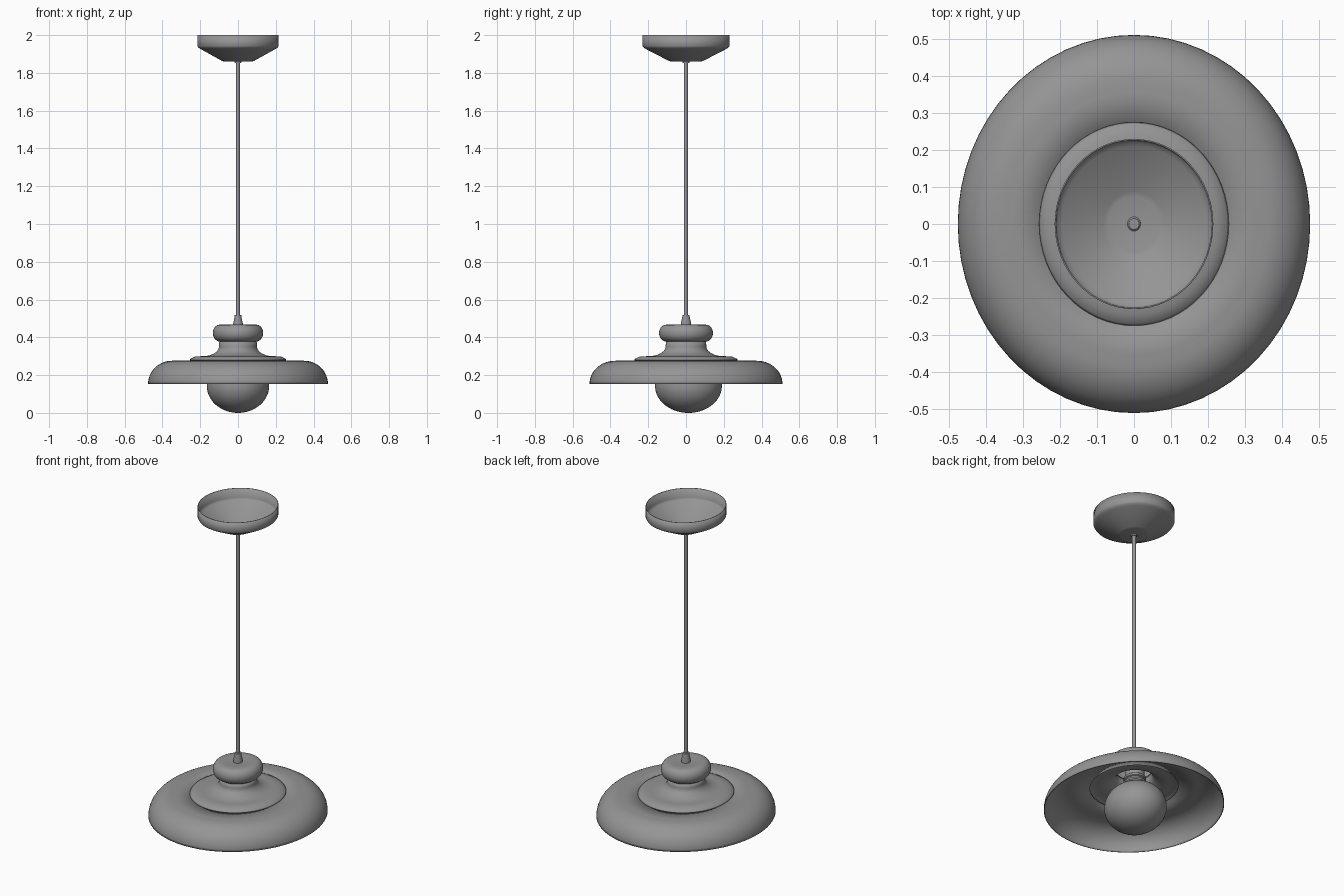
import bpy, bmesh, math

if "Cube" in bpy.data.objects:
    bpy.data.objects.remove(bpy.data.objects["Cube"])

SEG = 64
X_SCALE = 0.932  # the lamp is slightly narrower in x than in y

# Dark grey finish shared by all parts
finish = bpy.data.materials.new("dark_grey")
finish.diffuse_color = (0.3, 0.3, 0.3, 1)
finish.use_nodes = True
finish.node_tree.nodes["Principled BSDF"].inputs["Base Color"].default_value = finish.diffuse_color


def lathe(name, profile, wall=0.0, offset_y=0.0):
    """Spin (radius, z) points, listed bottom to top, into an oval solid or shell."""
    bm = bmesh.new()
    rings = []
    for r, z in profile:
        ring = []
        for i in range(SEG):
            a = 2 * math.pi * i / SEG
            ring.append(bm.verts.new((r * X_SCALE * math.cos(a), r * math.sin(a) + offset_y, z)))
        rings.append(ring)
    for low, high in zip(rings, rings[1:]):
        for i in range(SEG):
            j = (i + 1) % SEG
            bm.faces.new((low[i], low[j], high[j], high[i]))
    bmesh.ops.remove_doubles(bm, verts=bm.verts, dist=1e-5)
    mesh = bpy.data.meshes.new(name)
    bm.to_mesh(mesh)
    bm.free()
    mesh.materials.append(finish)
    ob = bpy.data.objects.new(name, mesh)
    bpy.context.collection.objects.link(ob)
    if wall:
        mod = ob.modifiers.new("wall", 'SOLIDIFY')
        mod.thickness = wall
        mod.offset = -1
    bpy.ops.object.select_all(action='DESELECT')
    ob.select_set(True)
    bpy.context.view_layer.objects.active = ob
    bpy.ops.object.shade_smooth_by_angle(angle=math.radians(35))
    return ob


def arc(cr, cz, rr, rz, a0, a1, n):
    """Elliptical arc in the (radius, z) plane, angles in degrees."""
    pts = []
    for k in range(n + 1):
        a = math.radians(a0 + (a1 - a0) * k / n)
        pts.append((cr + rr * math.cos(a), cz + rz * math.sin(a)))
    return pts


# Ceiling canopy: open cup with conical underside
lathe("ceiling_canopy", [(0, 1.859), (0.075, 1.859), (0.09, 1.863), (0.212, 1.926),
                         (0.225, 1.934), (0.23, 1.942), (0.23, 2.0)], wall=0.004)

# Cord and its fittings
lathe("cord", [(0, 0.46), (0.0115, 0.46), (0.0115, 1.866), (0, 1.866)])
lathe("canopy_grommet", [(0, 1.852), (0.017, 1.852), (0.019, 1.857), (0.019, 1.866),
                         (0.015, 1.87), (0, 1.87)])
lathe("strain_relief", [(0, 0.462), (0.027, 0.462), (0.027, 0.475), (0.02, 0.505),
                        (0.019, 0.517), (0, 0.52)])

# Wide shade with rounded shoulder
shade = arc(0.375, 0.153, 0.136, 0.123, 0, 90, 14)
shade += [(0.355, 0.277), (0.25, 0.279)]
lathe("shade", shade, wall=0.004)

# Stepped collar flaring up into the neck
collar = [(0.275, 0.28), (0.27, 0.286), (0.245, 0.298), (0.21, 0.3)]
collar += arc(0.2, 0.352, 0.092, 0.052, 270, 180, 10)
collar += [(0.106, 0.378)]
lathe("neck_collar", collar, wall=0.005)

# Bulging cap above the neck
cap = [(0.1, 0.376), (0.112, 0.378)]
cap += arc(0.105, 0.423, 0.038, 0.044, -75, 80, 14)
cap += [(0.085, 0.468), (0.06, 0.464), (0, 0.464)]
lathe("top_cap", cap, wall=0.005)

# Lamp socket with ribs
lathe("socket", [(0, 0.285), (0.055, 0.285), (0.064, 0.292), (0.064, 0.302), (0.056, 0.306),
                 (0.056, 0.314), (0.064, 0.318), (0.064, 0.33), (0.056, 0.336),
                 (0.056, 0.42), (0.03, 0.46), (0, 0.46)], offset_y=0.006)

# Globe bulb, slightly off centre, with short neck
bulb = arc(0, 0.143, 0.177, 0.143, -90, 72, 28)
bulb[0] = (0, 0)
bulb += [(0.05, 0.288), (0.048, 0.3), (0, 0.3)]
lathe("bulb", bulb, offset_y=0.013)
